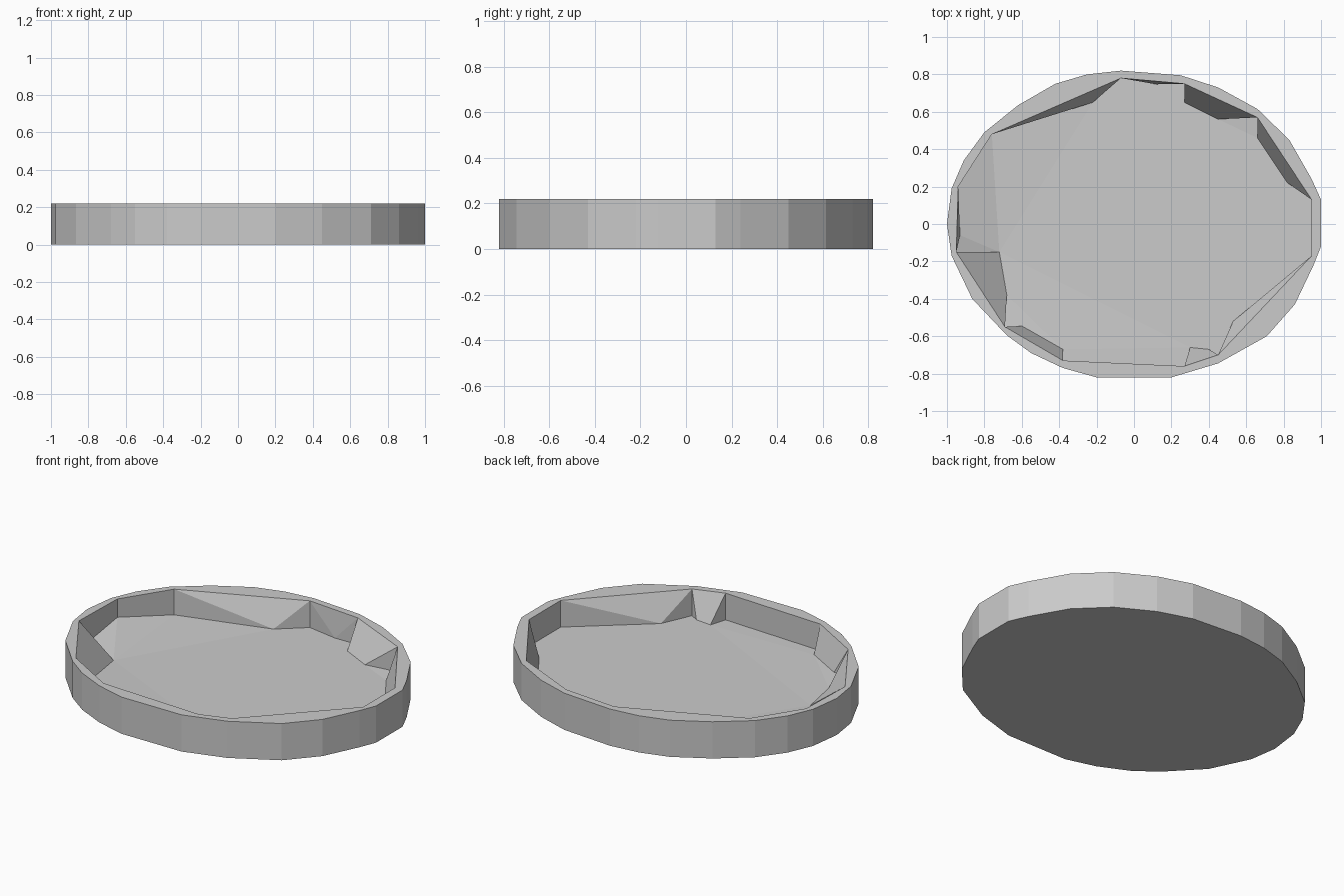
import bpy, bmesh

if "Cube" in bpy.data.objects:
    bpy.data.objects.remove(bpy.data.objects["Cube"])

HEIGHT, FLOOR = 0.22, 0.06

# Outer outline of the oval, seen from above, counter-clockwise
OUTLINE = [(1, -.12), (1, .13), (.95, .24), (.83, .45), (.66, .615), (.45, .73),
           (.25, .795), (-.07, .82), (-.25, .80), (-.42, .75), (-.62, .635),
           (-.80, .49), (-.91, .34), (-.975, .19), (-1, 0), (-.975, -.17),
           (-.865, -.40), (-.68, -.595), (-.55, -.69), (-.38, -.77), (-.20, -.82),
           (.20, -.82), (.45, -.745), (.71, -.60), (.86, -.43), (.96, -.22)]

# Inner rim corners; each with the floor points (x, y[, z]) up to the next corner
PANELS = [((.95, .13), FLOOR, [(.82, .22), (.66, .46)]),
          ((.66, .57), .07, [(.45, .56), (.27, .65)]),
          ((.27, .75), FLOOR, [(.12, .747)]),
          ((-.07, .78), FLOOR, [(-.22, .65)]),
          ((-.76, .48), .066, []),
          ((-.94, .20), .11, [(-.93, -.06, .08)]),
          ((-.95, -.15), .06, [(-.72, -.15, .045), (-.68, -.38, .05)]),
          ((-.69, -.55), FLOOR, [(-.60, -.545), (-.38, -.67)]),
          ((-.38, -.73), FLOOR, []),
          ((.27, -.76), FLOOR, [(.30, -.66), (.40, -.67)]),
          ((.45, -.70), FLOOR, [(.53, -.52)]),
          ((.95, -.17), FLOOR, [])]


def loop_edges(bm, verts):
    """Closed chain of edges through verts."""
    out = []
    for a, b in zip(verts, verts[1:] + verts[:1]):
        out.append(bm.edges.get((a, b)) or bm.edges.new((a, b)))
    return out


bm = bmesh.new()

# Outer wall and underside
low = [bm.verts.new((x, y, 0)) for x, y in OUTLINE]
top = [bm.verts.new((x, y, HEIGHT)) for x, y in OUTLINE]
n = len(low)
for i in range(n):
    j = (i + 1) % n
    bm.faces.new((low[i], low[j], top[j], top[i]))
bm.faces.new(low[::-1])

# Inner wall panels with triangular end cheeks
rim = [bm.verts.new((*c, HEIGHT)) for c, z, pts in PANELS]
foot = [bm.verts.new((*c, z)) for c, z, pts in PANELS]
floor_loop = []
for i, (c, z, pts) in enumerate(PANELS):
    j = (i + 1) % len(PANELS)
    mid = [bm.verts.new(p if len(p) == 3 else (*p, FLOOR)) for p in pts]
    floor_loop += [foot[i]] + mid
    if mid:
        bm.faces.new((rim[i], foot[i], mid[0]))
        bm.faces.new([rim[i]] + mid + [rim[j]])
        bm.faces.new((rim[j], mid[-1], foot[j]))
    else:
        bm.faces.new((rim[i], foot[i], foot[j], rim[j]))

# Flat rim and tray floor
bmesh.ops.triangle_fill(bm, edges=loop_edges(bm, top) + loop_edges(bm, rim),
                        use_beauty=True, normal=(0, 0, 1))
bmesh.ops.triangle_fill(bm, edges=loop_edges(bm, floor_loop),
                        use_beauty=True, normal=(0, 0, 1))
bmesh.ops.recalc_face_normals(bm, faces=bm.faces[:])

mesh = bpy.data.meshes.new("oval_tray")
bm.to_mesh(mesh)
bm.free()
bpy.context.collection.objects.link(bpy.data.objects.new("oval_tray", mesh))
